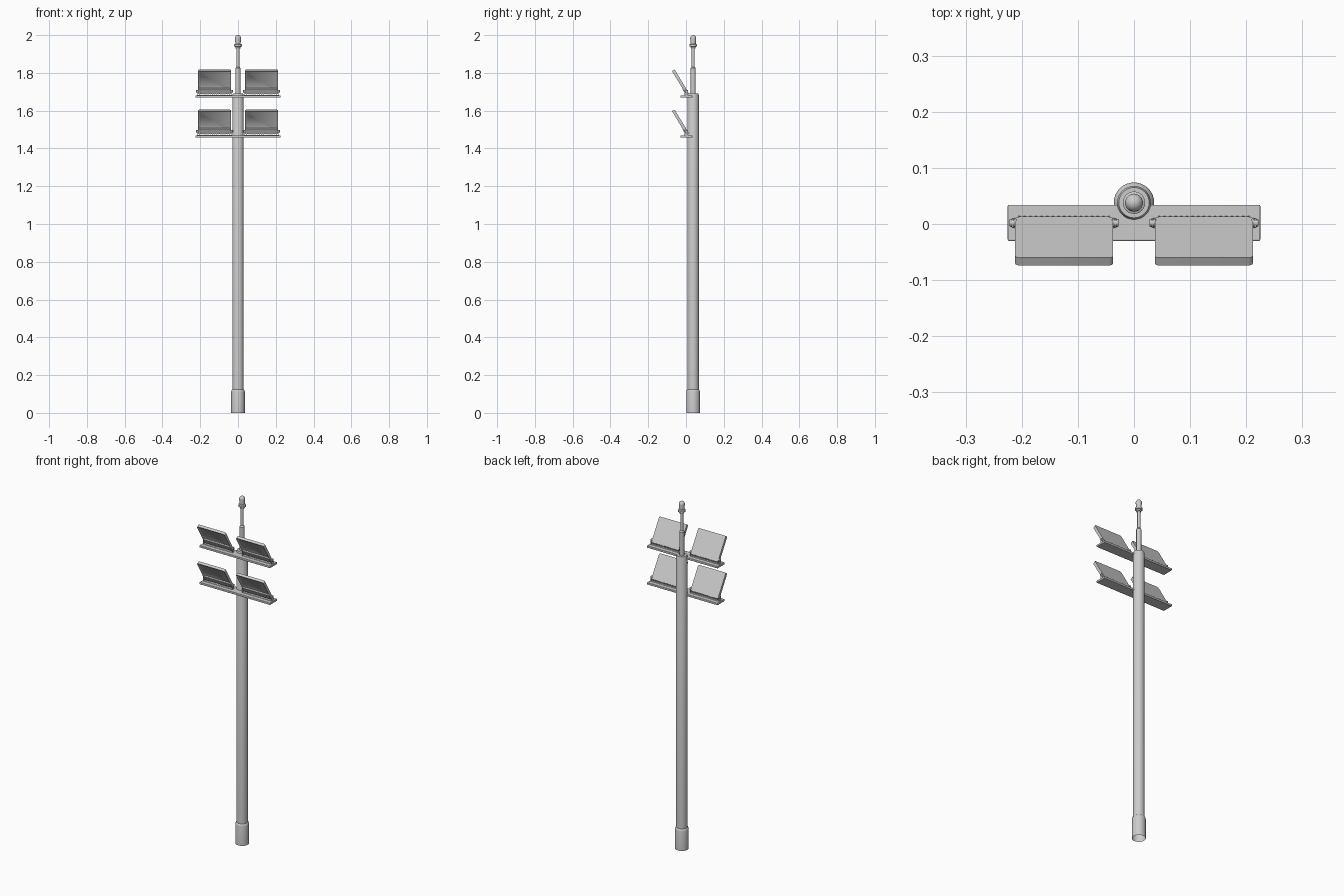
import bpy, bmesh, math
from mathutils import Matrix, Vector

if "Cube" in bpy.data.objects:
    bpy.data.objects.remove(bpy.data.objects["Cube"])

POLE_Y = 0.038


def finish(name, bm, bevel=0.0, segs=2):
    bmesh.ops.recalc_face_normals(bm, faces=bm.faces)
    me = bpy.data.meshes.new(name)
    bm.to_mesh(me)
    bm.free()
    ob = bpy.data.objects.new(name, me)
    bpy.context.collection.objects.link(ob)
    if bevel:
        m = ob.modifiers.new("bevel", "BEVEL")
        m.width, m.segments = bevel, segs
    bpy.context.view_layer.objects.active = ob
    ob.select_set(True)
    bpy.ops.object.shade_smooth_by_angle(angle=math.radians(35))
    ob.select_set(False)
    return ob


def lathe(name, profile, n=32):
    bm = bmesh.new()
    vs = [bm.verts.new((r, 0, z)) for r, z in profile]
    es = [bm.edges.new(p) for p in zip(vs, vs[1:])]
    bmesh.ops.spin(bm, geom=vs + es, axis=(0, 0, 1), cent=(0, 0, 0),
                   angle=math.tau, steps=n, use_duplicate=False)
    bmesh.ops.remove_doubles(bm, verts=bm.verts, dist=1e-5)
    ob = finish(name, bm)
    ob.location.y = POLE_Y
    return ob


def add_box(bm, lo, hi):
    lo, hi = Vector(lo), Vector(hi)
    mat = Matrix.Translation((lo + hi) / 2) @ Matrix.Diagonal((*(hi - lo), 1))
    return bmesh.ops.create_cube(bm, size=1, matrix=mat)["verts"]


# pole with wider open base sleeve
lathe("pole", [(0.036, 0), (0.036, 0.112), (0.034, 0.12), (0.03, 0.124), (0.03, 1.682),
               (0.027, 1.69), (0, 1.69)])
# stepped mast with domed beacon
lathe("mast", [(0.013, 1.688), (0.013, 1.825), (0.008, 1.832), (0.008, 1.932)], 24)
dome = [(0.016 * math.cos(a), 1.984 + 0.016 * math.sin(a))
        for a in [i * math.pi / 12 for i in range(6)]]
lathe("beacon", [(0, 1.93), (0.012, 1.93), (0.014, 1.938), (0.020, 1.941), (0.020, 1.951),
                 (0.014, 1.954)] + dome + [(0, 2.0)], 24)

# lamp local frame: x across, y = -normal (front is -y), z up the panel
TILT = Matrix.Rotation(math.radians(31), 4, 'X')


def lamp(name, cx, z0):
    place = Matrix.Translation((cx, 0.013, z0 + 0.021)) @ TILT
    w = 0.0875
    # rounded housing with recessed front
    bm = bmesh.new()
    vs = add_box(bm, (-w, -0.016, 0), (w, 0, 0.142))
    corners = [e for e in bm.edges if abs(e.verts[0].co.y - e.verts[1].co.y) > 0.01]
    bmesh.ops.bevel(bm, geom=corners, offset=0.008, segments=4, profile=0.5, affect='EDGES')
    bm.normal_update()
    front = [f for f in bm.faces if f.normal.y < -0.9]
    bmesh.ops.inset_region(bm, faces=front, thickness=0.009)
    bmesh.ops.translate(bm, verts=front[0].verts, vec=(0, 0.006, 0))
    finish(name + "_housing", bm).matrix_world = place
    # driver box across the lower front and cooling ribs behind it
    bm = bmesh.new()
    add_box(bm, (-w, -0.018, 0.003), (w, -0.008, 0.034))
    finish(name + "_driver", bm, 0.002).matrix_world = place
    bm = bmesh.new()
    for i in range(17):
        x = -0.08 + i * 0.01
        add_box(bm, (x - 0.002, -0.014, -0.005), (x + 0.002, -0.002, 0.002))
    finish(name + "_ribs", bm).matrix_world = place
    # U bracket
    bm = bmesh.new()
    add_box(bm, (-0.0935, -0.007, 0.004), (0.0935, 0.011, 0.008))
    for s in (-1, 1):
        a, b = sorted((s * 0.0895, s * 0.0935))
        add_box(bm, (a, -0.007, 0.004), (b, 0.011, 0.034))
    finish(name + "_bracket", bm, 0.001, 1).location = (cx, 0, z0)
    # pivot bolts
    bm = bmesh.new()
    for s in (-1, 1):
        bmesh.ops.create_cone(bm, cap_ends=True, segments=16, radius1=0.007, radius2=0.007,
                              depth=0.012, matrix=Matrix.Translation((s * 0.091, 0.002, 0.028))
                              @ Matrix.Rotation(math.pi / 2, 4, 'Y'))
    finish(name + "_bolts", bm, 0.0015).location = (cx, 0, z0)


# two cross arms, each carrying a pair of lamps
for level, z in (("lower", 1.463), ("upper", 1.675)):
    bm = bmesh.new()
    add_box(bm, (-0.225, -0.03, z - 0.006), (0.225, 0.034, z + 0.006))
    finish(level + "_arm", bm, 0.002)
    for side, s in (("left", -1), ("right", 1)):
        lamp(f"{level}_{side}_lamp", s * 0.1245, z)
